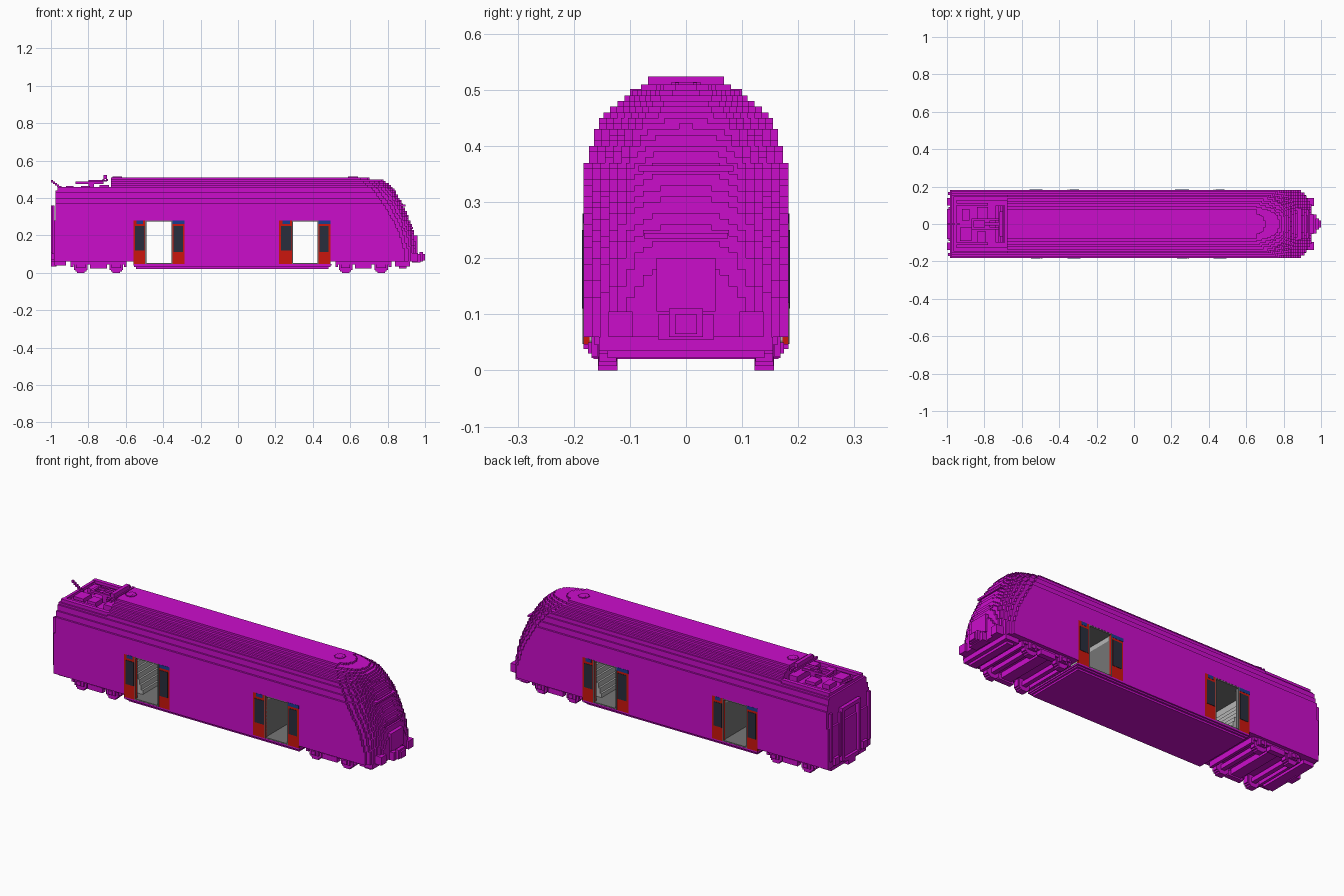
import bpy, bmesh, math

old = bpy.data.objects.get("Cube")
if old:
    bpy.data.objects.remove(old, do_unlink=True)


def material(name, rgb):
    m = bpy.data.materials.new(name)
    m.use_nodes = True
    m.diffuse_color = (*rgb, 1)
    m.node_tree.nodes["Principled BSDF"].inputs["Base Color"].default_value = (*rgb, 1)
    return m


MAGENTA = material("magenta", (0.60, 0.004, 0.60))
RED = material("door red", (0.60, 0.008, 0.004))
BLUE = material("door blue", (0.01, 0.045, 0.28))
GLASS = material("dark glass", (0.022, 0.027, 0.045))
LIGHT = material("light grey", (0.46, 0.46, 0.46))
GREY = material("mid grey", (0.18, 0.18, 0.18))


def finish(name, bm, mat):
    bmesh.ops.recalc_face_normals(bm, faces=bm.faces[:])
    me = bpy.data.meshes.new(name)
    bm.to_mesh(me)
    bm.free()
    me.materials.append(mat)
    ob = bpy.data.objects.new(name, me)
    bpy.context.collection.objects.link(ob)
    return ob


def add_prism(bm, pts, axis, a, b):
    """Extrude a flat outline along x (outline in y,z) or z (outline in x,y)."""
    def put(p, t):
        return (t, *p) if axis == "x" else (*p, t)
    lo = [bm.verts.new(put(p, a)) for p in pts]
    hi = [bm.verts.new(put(p, b)) for p in pts]
    bm.faces.new(lo)
    bm.faces.new(hi)
    n = len(pts)
    for i in range(n):
        j = (i + 1) % n
        bm.faces.new((lo[i], lo[j], hi[j], hi[i]))


def boxes(name, mat, items, mirror=False):
    """Each item is x0, x1, y0, y1, z0, z1; mirror repeats it on the other side."""
    bm = bmesh.new()
    for x0, x1, y0, y1, z0, z1 in items:
        for s in ((1, -1) if mirror else (1,)):
            add_prism(bm, [(x0, s * y0), (x1, s * y0), (x1, s * y1), (x0, s * y1)], "z", z0, z1)
    return finish(name, bm, mat)


# Stepped roof section: upper height of each band and its half width
BANDS = [(.37, .183), (.40, .173), (.43, .164), (.45, .155), (.46, .147),
         (.47, .135), (.48, .122), (.49, .110), (.50, .095), (.51, .080)]


def half_width(z):
    return next((w for top, w in BANDS if z < top), BANDS[-1][1])


def section(z0, z1):
    half, low = [], z0
    for top, w in BANDS:
        if top > z0 and low < z1:
            half += [(w, low), (w, min(top, z1))]
            low = top
    return half + [(-y, z) for y, z in reversed(half)]


def shell(name, x0, x1, z0, z1):
    bm = bmesh.new()
    add_prism(bm, section(z0, z1), "x", x0, x1)
    return finish(name, bm, MAGENTA)


# Body shell, leaving two through passages for the doors
shell("upper_body", -.68, .65, .28, .51)
shell("rear_body", -.975, -.68, .28, .44)
shell("rear_lower_body", -.985, -.56, .06, .28)
shell("middle_lower_body", -.285, .22, .045, .28)
shell("front_lower_body", .495, .65, .06, .28)

# Underfloor skirt between the bogies
boxes("skirt", MAGENTA, [(-.545, .485, -.165, .165, .02, .03),
                         (-.555, .495, -.175, .175, .03, .038),
                         (-.56, .50, -.183, .183, .038, .047)])

# Rounded nose in stepped layers
TIP = [(.06, .955), (.12, .955), (.22, .94), (.31, .906), (.38, .874), (.43, .845),
       (.46, .82), (.48, .80), (.495, .775), (.505, .70), (.52, .66)]


def tip(z):
    for (z0, x0), (z1, x1) in zip(TIP, TIP[1:]):
        if z <= z1:
            return x0 + (x1 - x0) * max(0, z - z0) / (z1 - z0)
    return TIP[-1][1]


bm = bmesh.new()
STEPS = 12
for k in range(6, 51):
    z = k * .01
    w, t = half_width(z + .005), tip(z + .005)
    recess = .075 + .07 * max(0, (z - .12) / .39)
    half = []
    for i in range(STEPS):
        y0, y1 = w * i / STEPS, w * (i + 1) / STEPS
        x = max(.655, t - recess * ((i + .5) / STEPS) ** 3.5)
        x = round(x / .0095) * .0095
        half += [(x, y0), (x, y1)]
    half = half[1:] + [(.65, w)]
    add_prism(bm, half + [(x, -y) for x, y in reversed(half)], "z", z, z + .01)
finish("nose", bm, MAGENTA)

# Nose fittings: end panel, buffers, coupler and lower apron
boxes("nose_panel", MAGENTA, [(.93, .96, -.053, .053, .105, .20)])
boxes("buffer_blocks", MAGENTA, [(.90, .962, .095, .138, .06, .105)], True)
boxes("coupler", MAGENTA, [(.93, .975, -.05, .05, .055, .10), (.97, .99, -.03, .03, .06, .11),
                           (.99, 1.0, -.02, .02, .065, .10)])
boxes("apron", MAGENTA, [(.84, .92, -.155, .155, .035, .06), (.86, .90, -.14, .14, .022, .035)])
boxes("windscreen_ledge", MAGENTA, [(.90, .935, -.075, .075, .235, .245),
                                    (.85, .895, -.085, .085, .355, .365)])

# Rear end: gangway frame, corner posts, buffers
boxes("gangway_sides", MAGENTA, [(-1, -.98, .06, .08, .07, .36), (-.993, -.98, .08, .09, .10, .34)], True)
boxes("gangway_ends", MAGENTA, [(-1, -.98, -.06, .06, .34, .36), (-1, -.98, -.06, .06, .06, .08)])
boxes("rear_corner_posts", MAGENTA, [(-.995, -.98, .155, .172, .10, .36),
                                     (-1, -.985, .10, .14, .07, .11)], True)

# Rear roof well with equipment
boxes("roof_well_rims", MAGENTA, [(-.965, -.68, .125, .147, .44, .458),
                                  (-.95, -.78, .10, .112, .44, .45)], True)
boxes("roof_equipment", MAGENTA, [(-.965, -.95, -.125, .125, .44, .455), (-.93, -.87, -.09, -.02, .44, .46),
                                  (-.92, -.88, .02, .08, .44, .465), (-.84, -.79, -.10, -.04, .44, .465),
                                  (-.84, -.78, .03, .09, .44, .46), (-.74, -.69, -.10, .10, .44, .47)])

# Folded collector: base, arms and contact head
boxes("collector_frame", MAGENTA, [(-.80, -.77, -.03, .03, .44, .48), (-.87, -.72, -.03, -.02, .475, .487),
                                   (-.87, -.72, .02, .03, .475, .487), (-.87, -.855, -.03, .03, .475, .487),
                                   (-.80, -.70, -.008, .008, .487, .497)])
boxes("collector_head", MAGENTA, [(-.725, -.714, -.10, .10, .490, .502), (-.705, -.694, -.10, .10, .490, .502),
                                  (-.72, -.70, -.068, .068, .502, .524)])
boxes("rear_cable", MAGENTA, [(-1 + .011 * i, -.989 + .011 * i, -.006, .006, .483 - .008 * i, .495 - .008 * i)
                              for i in range(6)])

# Round roof vents, as stepped discs
for name, cx in (("rear_roof_vent", -.645), ("front_roof_vent", .615)):
    boxes(name, MAGENTA, [(cx - .026, cx + .026, -.013, .013, .51, .514),
                          (cx - .013, cx + .013, -.026, .026, .51, .5145),
                          (cx - .02, cx + .02, -.02, .02, .51, .5135)])

# Door bays: leaves, windows, bands and the vestibule behind them
for tag, x0, x1, o0, o1, inner in (("rear", -.56, -.285, -.49, -.355, 1), ("front", .22, .495, .295, .425, -1)):
    for side, s in (("right", -1), ("left", 1)):
        # the leaf with the blue band is the one on the viewer's right
        plain, banded = ((x0, o0), (o1, x1)) if s < 0 else ((o1, x1), (x0, o0))
        p = f"{tag}_{side}"

        def plate(part, mat, span, inset, z0, z1, out):
            boxes(f"{p}_{part}", mat, [(span[0] + inset, span[1] - inset, s * .172, s * out, z0, z1)])

        plate("plain_leaf", RED, plain, 0, .047, .28, .183)
        plate("banded_leaf", RED, banded, 0, .047, .28, .183)
        plate("plain_window", GLASS, plain, .010, .12, .25, .185)
        plate("banded_window", GLASS, banded, .010, .11, .25, .185)
        plate("plain_band", BLUE, plain, .018, .262, .28, .184)
        plate("blue_band", BLUE, banded, 0, .262, .28, .184)
        boxes(f"{p}_door_edges", GREY, [(o0 - .006, o0, s * .165, s * .1845, .047, .28),
                                        (o1, o1 + .006, s * .165, s * .1845, .047, .28)])
    boxes(f"{tag}_vestibule_floor", GREY, [(x0, x1, -.182, .182, .047, .053)])
    boxes(f"{tag}_vestibule_ceiling", GREY, [(x0, x1, -.182, .182, .274, .28)])
    # solid partition toward the middle, stairs toward the end
    a, b = (o1 + .002, x1) if inner > 0 else (x0, o0 - .002)
    boxes(f"{tag}_partition", GREY, [(a, b, -.172, .172, .053, .25)])
    boxes(f"{tag}_partition_top", LIGHT, [(a, b, -.172, .172, .25, .274)])
    edge, end = (o0, x0) if inner > 0 else (o1, x1)
    run = (end - edge) / 7
    boxes(f"{tag}_stairs", LIGHT, [(min(edge + run * i, end), max(edge + run * i, end), -.12, .12,
                                    .053, .075 + .027 * i) for i in range(7)])
    wall = (end, end + .004) if inner > 0 else (end - .004, end)
    boxes(f"{tag}_stair_wall", LIGHT, [(*wall, -.172, .172, .053, .274)])

# Bogies: stepped wheels, axles, side frames and cross beams
for tag, cx in (("rear", -.745), ("front", .67)):
    wheels, axles, axle_boxes = [], [], []
    for x in (cx - .095, cx + .095):
        wheels += [(x - .02, x + .02, .122, .157, 0, .07), (x - .036, x + .036, .124, .155, .016, .054),
                   (x - .029, x + .029, .123, .156, .008, .062)]
        axles.append((x - .012, x + .012, -.125, .125, .022, .046))
        axle_boxes += [(x - .025, x + .025, .157, .168, .025, .06), (x - .012, x + .012, .168, .175, .03, .05)]
    boxes(f"{tag}_wheels", MAGENTA, wheels, True)
    boxes(f"{tag}_axles", MAGENTA, axles)
    boxes(f"{tag}_axle_boxes", MAGENTA, axle_boxes, True)
    boxes(f"{tag}_side_frames", MAGENTA, [(cx - .14, cx + .14, .145, .163, .045, .068),
                                          (cx - .045, cx + .045, .14, .168, .022, .05)], True)
    boxes(f"{tag}_cross_beams", MAGENTA, [(cx - .03, cx + .03, -.14, .14, .03, .06),
                                          (cx - .15, cx - .135, -.155, .155, .03, .06),
                                          (cx + .135, cx + .15, -.155, .155, .03, .06)])

# Rear buffer beam under the body
boxes("rear_beam", MAGENTA, [(-.98, -.92, -.15, .15, .04, .062), (-1, -.97, -.03, .03, .035, .062)])
